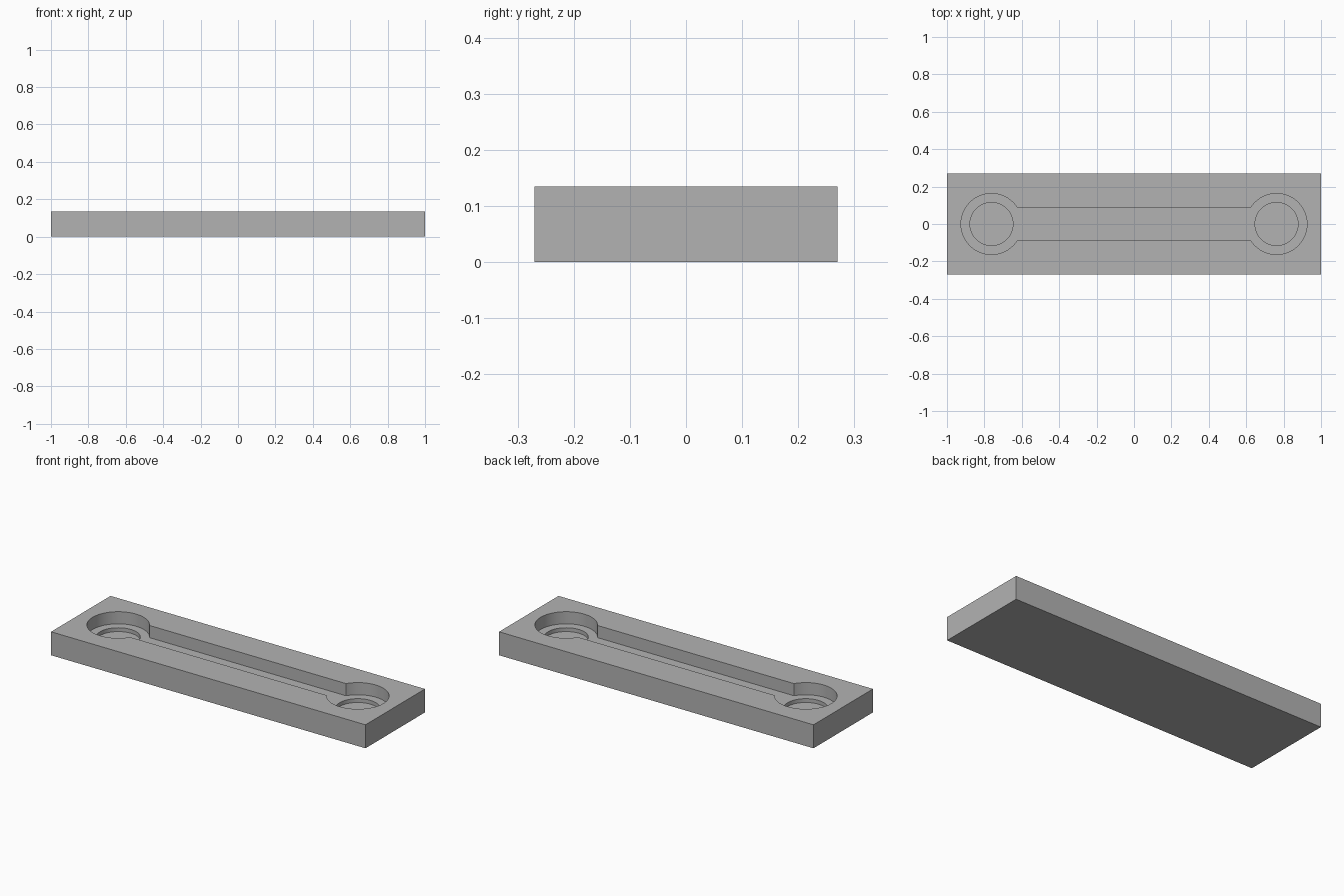
import bpy, bmesh
from math import asin, cos, sin, pi, tau

LENGTH, WIDTH, HEIGHT = 2.0, 0.54, 0.135
END_X, POCKET_R, HOLE_R, SLOT_HALF = 0.762, 0.163, 0.115, 0.088
POCKET_Z, HOLE_Z = 0.065, 0.043
SEGMENTS = 64

if "Cube" in bpy.data.objects:
    bpy.data.objects.remove(bpy.data.objects["Cube"])

grey = bpy.data.materials.new("plain grey")
grey.use_nodes = True
colour = (0.45, 0.45, 0.45, 1)
grey.diffuse_color = colour
grey.node_tree.nodes["Principled BSDF"].inputs["Base Color"].default_value = colour


def prism(name, outline, bottom, top):
    """Extrude a flat outline between two heights."""
    bm = bmesh.new()
    face = bm.faces.new([bm.verts.new((x, y, bottom)) for x, y in outline])
    result = bmesh.ops.extrude_face_region(bm, geom=[face])
    verts = [v for v in result["geom"] if isinstance(v, bmesh.types.BMVert)]
    bmesh.ops.translate(bm, verts=verts, vec=(0, 0, top - bottom))
    bmesh.ops.recalc_face_normals(bm, faces=bm.faces)
    mesh = bpy.data.meshes.new(name)
    bm.to_mesh(mesh)
    bm.free()
    mesh.materials.append(grey)
    obj = bpy.data.objects.new(name, mesh)
    bpy.context.collection.objects.link(obj)
    return obj


def arc(cx, radius, start, end, count):
    return [(cx + radius * cos(start + (end - start) * i / count),
             radius * sin(start + (end - start) * i / count))
            for i in range(count + 1)]


def cut(target, cutter):
    mod = target.modifiers.new(cutter.name, "BOOLEAN")
    mod.operation = "DIFFERENCE"
    mod.solver = "EXACT"
    mod.object = cutter
    bpy.context.view_layer.objects.active = target
    bpy.ops.object.modifier_apply(modifier=mod.name)
    bpy.data.objects.remove(cutter)


# Rectangular bar
l, w = LENGTH / 2, WIDTH / 2
bar = prism("slotted_bar", [(-l, -w), (l, -w), (l, w), (-l, w)], 0, HEIGHT)

# Slot with a round pocket at each end
mouth = asin(SLOT_HALF / POCKET_R)
outline = (arc(END_X, POCKET_R, mouth - pi, pi - mouth, SEGMENTS)
           + arc(-END_X, POCKET_R, mouth, tau - mouth, SEGMENTS))
cut(bar, prism("slot_cutter", outline, POCKET_Z, HEIGHT + 0.1))

# Shallow round recess in each pocket floor
for side in (-1, 1):
    circle = arc(side * END_X, HOLE_R, 0, tau, SEGMENTS)[:-1]
    cut(bar, prism("recess_cutter", circle, HOLE_Z, HEIGHT + 0.1))

# Smooth round walls, sharp edges
bpy.ops.object.select_all(action="DESELECT")
bar.select_set(True)
bpy.context.view_layer.objects.active = bar
bpy.ops.object.shade_smooth_by_angle(angle=pi / 6)
